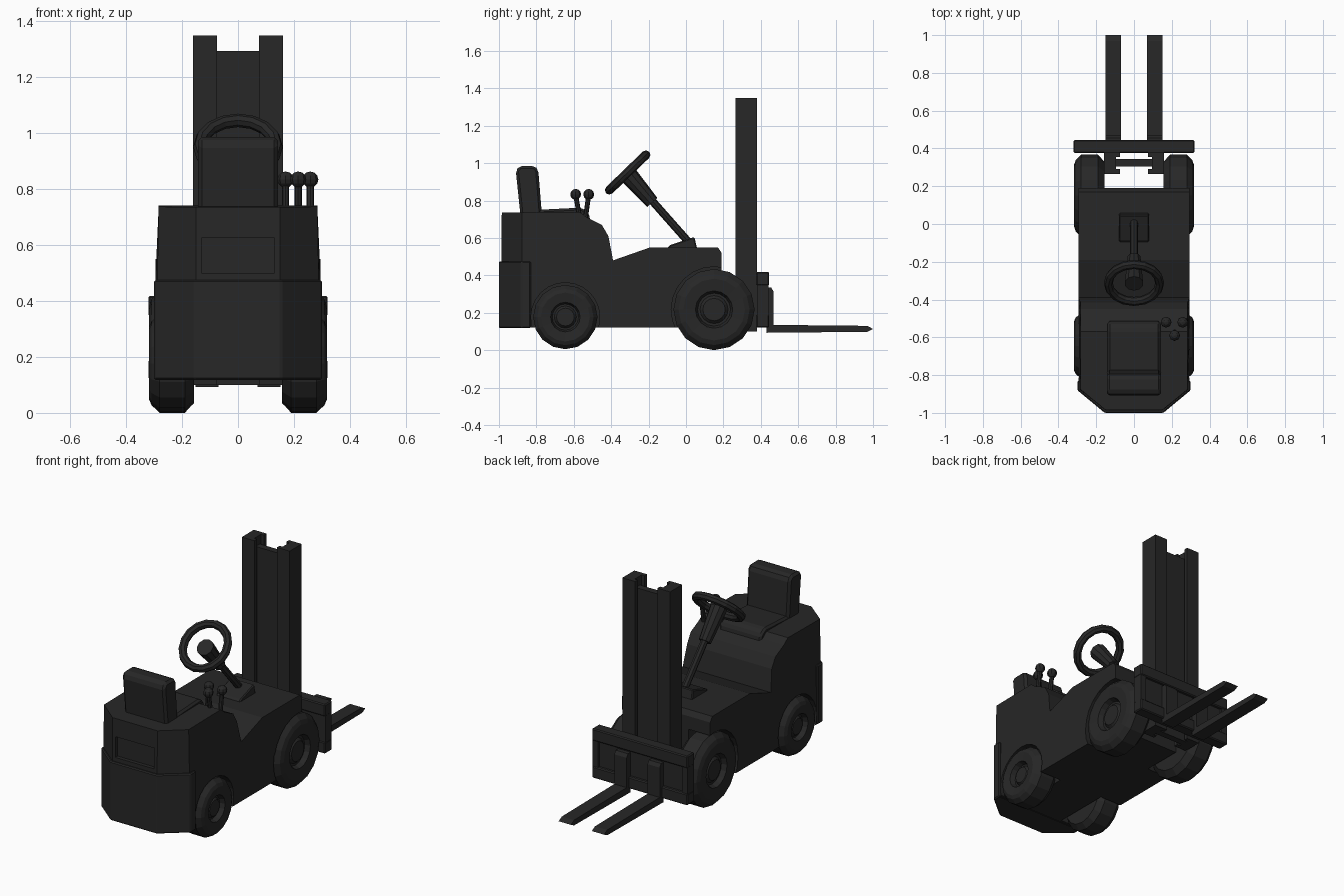
import bpy, bmesh, math
from mathutils import Vector, Matrix

if "Cube" in bpy.data.objects:
    bpy.data.objects.remove(bpy.data.objects["Cube"])

black = bpy.data.materials.new("black")
black.diffuse_color = (0.02, 0.02, 0.02, 1)
black.use_nodes = True
black.node_tree.nodes["Principled BSDF"].inputs["Base Color"].default_value = black.diffuse_color


def finish(name, bm, bevel=0):
    bmesh.ops.recalc_face_normals(bm, faces=bm.faces)
    me = bpy.data.meshes.new(name)
    bm.to_mesh(me)
    bm.free()
    ob = bpy.data.objects.new(name, me)
    bpy.context.collection.objects.link(ob)
    me.materials.append(black)
    if bevel:
        m = ob.modifiers.new("bevel", 'BEVEL')
        m.width, m.segments = bevel, 1
    return ob


def prism(name, pts, axis, lo, hi, bevel=0):
    """Extrude a profile; axis 'x' takes (y, z) points, axis 'z' takes (x, y)."""
    bm = bmesh.new()
    put = (lambda p: (lo, p[0], p[1])) if axis == 'x' else (lambda p: (p[0], p[1], lo))
    f = bm.faces.new([bm.verts.new(put(p)) for p in pts])
    ext = bmesh.ops.extrude_face_region(bm, geom=[f])
    d = Vector((hi - lo, 0, 0)) if axis == 'x' else Vector((0, 0, hi - lo))
    bmesh.ops.translate(bm, vec=d, verts=[v for v in ext['geom'] if isinstance(v, bmesh.types.BMVert)])
    return finish(name, bm, bevel)


def box(name, x, y, z, bevel=0):
    return prism(name, [(y[0], z[0]), (y[1], z[0]), (y[1], z[1]), (y[0], z[1])], 'x', x[0], x[1], bevel)


def rod(name, a, b, r1, r2=None, n=10):
    a, b = Vector(a), Vector(b)
    d = b - a
    bm = bmesh.new()
    bmesh.ops.create_cone(bm, cap_ends=True, segments=n, radius1=r1, radius2=r2 or r1, depth=d.length,
                          matrix=Matrix.Translation((a + b) / 2) @ d.to_track_quat('Z', 'Y').to_matrix().to_4x4())
    return finish(name, bm)


def lathe(name, pts, y, z, side, n=16):
    """Spin (radius, x) points round a wheel axle."""
    bm = bmesh.new()
    vs = [bm.verts.new((side * x, y + r, z)) for r, x in pts]
    es = [bm.edges.new(p) for p in zip(vs, vs[1:])]
    bmesh.ops.spin(bm, geom=vs + es, cent=(0, y, z), axis=(1, 0, 0), angle=2 * math.pi, steps=n)
    bmesh.ops.remove_doubles(bm, verts=bm.verts, dist=1e-4)
    return finish(name, bm)


# Main body, with tapered upper sides and chamfered rear corners
body = prism("body", [(-0.99, 0.12), (0.19, 0.12), (0.19, 0.52), (0.17, 0.55), (-0.19, 0.55),
                      (-0.39, 0.48), (-0.415, 0.61), (-0.45, 0.67), (-0.53, 0.71), (-0.57, 0.74),
                      (-0.985, 0.735)], 'x', -0.295, 0.295)
bm = bmesh.new()
bm.from_mesh(body.data)
for s in (-1, 1):
    cut = bmesh.ops.bisect_plane(bm, geom=bm.verts[:] + bm.edges[:] + bm.faces[:], clear_outer=True,
                                 plane_co=(s * 0.15, -0.99, 0), plane_no=(s * 0.11, -0.14, 0))
    bmesh.ops.edgenet_fill(bm, edges=[e for e in cut['geom_cut'] if isinstance(e, bmesh.types.BMEdge)])
for v in bm.verts:
    if v.co.z > 0.56:
        v.co.x *= 0.96
bmesh.ops.recalc_face_normals(bm, faces=bm.faces)
bm.to_mesh(body.data)
bm.free()

# Wheels, with wheel wells and rear panel recess cut from the body
cutters = [box("panel_cutter", (-0.13, 0.13), (-1.1, -0.965), (0.5, 0.625))]
for side, label in ((-1, "left"), (1, "right")):
    for end, y, z, R in (("front", 0.15, 0.217, 0.217), ("rear", -0.645, 0.177, 0.172)):
        k = R / 0.217
        prof = [(0, 0.295), (0.06, 0.295), (0.075, 0.28), (0.088, 0.28), (0.1, 0.31), (0.165, 0.317),
                (0.19, 0.308), (0.217, 0.28), (0.217, 0.19), (0.18, 0.157), (0, 0.157)]
        lathe(f"{end}_{label}_wheel", [(r * k, x) for r, x in prof], y, z, side)
        cutters.append(rod("well_cutter", (side * 0.15, y, z), (side * 0.4, y, z), R + 0.012, n=24))
for c in cutters:
    c.hide_render = True
    c.hide_set(True)
    m = body.modifiers.new("cut", 'BOOLEAN')
    m.object, m.operation, m.solver = c, 'DIFFERENCE', 'EXACT'

# Rear counterweight
prism("counterweight", [(-0.155, -1), (0.155, -1), (0.3, -0.88), (0.3, -0.83), (-0.3, -0.83), (-0.3, -0.88)],
      'z', 0.118, 0.475, 0.006)

# Seat
prism("seat_back", [(-0.885, 0.72), (-0.77, 0.72), (-0.79, 0.965), (-0.81, 0.985), (-0.89, 0.985), (-0.91, 0.96)],
      'x', -0.143, 0.143, 0.02)
prism("seat_cushion", [(-0.8, 0.7), (-0.51, 0.68), (-0.52, 0.735), (-0.56, 0.762), (-0.8, 0.75)],
      'x', -0.14, 0.14, 0.012)

# Control levers
for i, (x, y) in enumerate(((0.17, -0.52), (0.215, -0.59), (0.258, -0.52))):
    rod(f"lever_{i}", (x, y - 0.02 if y > -0.55 else y + 0.025, 0.69), (x, y, 0.83), 0.013, n=8)
    b = bmesh.new()
    bmesh.ops.create_uvsphere(b, u_segments=8, v_segments=6, radius=0.029, matrix=Matrix.Translation((x, y, 0.833)))
    finish(f"lever_knob_{i}", b)

# Steering column and wheel
rod("steering_column", (0, 0.03, 0.56), (0, -0.2, 0.82), 0.021, n=8)
rod("column_housing", (0, -0.18, 0.79), (0, -0.315, 0.945), 0.036, 0.05)
prism("column_base", [(-0.1, 0.54), (0.06, 0.54), (0.045, 0.605), (-0.09, 0.56)], 'x', -0.08, 0.08, 0.006)
bpy.ops.mesh.primitive_torus_add(major_radius=0.136, minor_radius=0.024, major_segments=16, minor_segments=8,
                                 location=(0, -0.312, 0.95), rotation=(math.radians(44), 0, 0))
bpy.context.object.name = "steering_wheel"
bpy.context.object.data.materials.append(black)

# Mast: two channel rails and the panel between them
for s, label in ((-1, "left"), (1, "right")):
    prism(f"{label}_mast_rail", [(s * a, b) for a, b in (
        (0.16, 0.265), (0.16, 0.38), (0.075, 0.38), (0.075, 0.355), (0.095, 0.355), (0.095, 0.29),
        (0.075, 0.29), (0.075, 0.265))], 'z', 0.1, 1.347)
box("mast_panel", (-0.1, 0.1), (0.305, 0.345), (0.1, 1.292))

# Carriage and forks
box("carriage_plate", (-0.31, 0.31), (0.385, 0.425), (0.13, 0.4))
box("carriage_top_bar", (-0.32, 0.32), (0.375, 0.445), (0.345, 0.418), 0.006)
box("carriage_bottom_bar", (-0.32, 0.32), (0.375, 0.445), (0.12, 0.19), 0.006)
for s, label in ((-1, "left"), (1, "right")):
    box(f"{label}_carriage_post", sorted((s * 0.28, s * 0.318)), (0.38, 0.44), (0.15, 0.38))
    prism(f"{label}_fork", [(0.43, 0.093), (0.97, 0.098), (1, 0.113), (0.97, 0.13), (0.468, 0.135),
                            (0.468, 0.315), (0.455, 0.335), (0.43, 0.335)], 'x', s * 0.07, s * 0.152)
